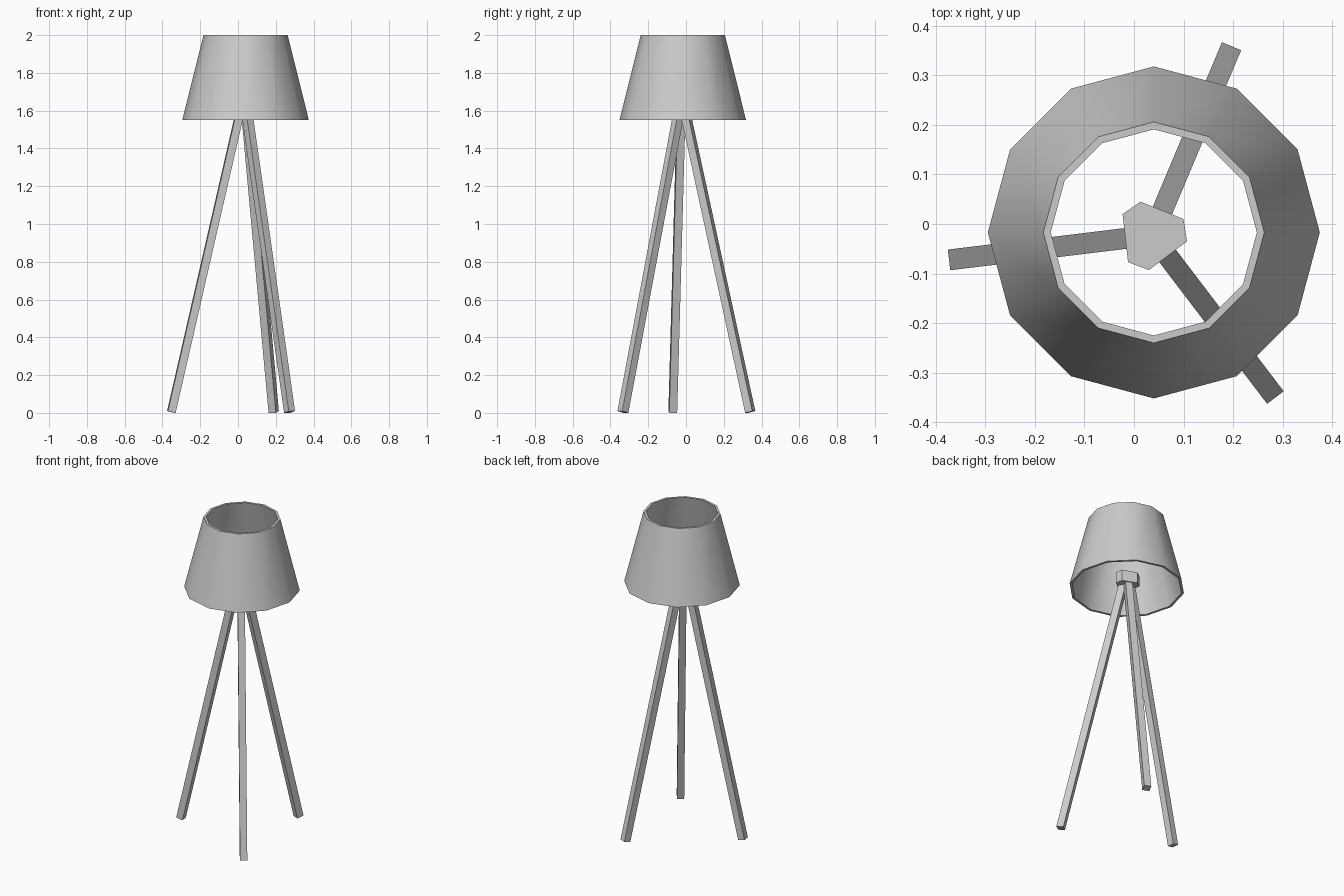
import bpy, bmesh, math
from mathutils import Vector

if "Cube" in bpy.data.objects:
    bpy.data.objects.remove(bpy.data.objects["Cube"])

CX, CY = 0.04, -0.017


def make_object(name, bm):
    bmesh.ops.recalc_face_normals(bm, faces=bm.faces)
    mesh = bpy.data.meshes.new(name)
    bm.to_mesh(mesh)
    bm.free()
    obj = bpy.data.objects.new(name, mesh)
    bpy.context.collection.objects.link(obj)
    return obj


def ring_stack(name, rings, capped=True):
    """Join successive point rings; cap the ends or close back to the first."""
    bm = bmesh.new()
    loops = [[bm.verts.new(p) for p in ring] for ring in rings]
    n = len(loops[0])
    pairs = list(zip(loops, loops[1:]))
    if capped:
        bm.faces.new(loops[0])
        bm.faces.new(loops[-1])
    else:
        pairs.append((loops[-1], loops[0]))
    for a, b in pairs:
        for i in range(n):
            j = (i + 1) % n
            bm.faces.new((a[i], a[j], b[j], b[i]))
    return make_object(name, bm)


def circle(radius, z, sides=12):
    return [(CX + radius * math.cos(math.tau * i / sides),
             CY + radius * math.sin(math.tau * i / sides), z) for i in range(sides)]


# Open twelve-sided conical shade with wall thickness
shade = ring_stack("lamp_shade", [circle(r, z) for r, z in
                   ((0.335, 1.55), (0.223, 2.0), (0.208, 2.0), (0.320, 1.55))],
                   capped=False)
bpy.context.view_layer.objects.active = shade
shade.select_set(True)
bpy.ops.object.shade_smooth_by_angle(angle=math.radians(40))
shade.select_set(False)

# Six-sided hub joining the legs
outline = [(0.013, 0.045), (0.1, 0.01), (0.107, -0.035),
           (0.03, -0.093), (-0.012, -0.077), (-0.023, 0.02)]
ring_stack("leg_hub", [[(x, y, z) for x, y in outline] for z in (1.57, 1.64)])


# Square-section splayed legs, cut square to their own axis
def leg(name, foot, top, half=0.021):
    foot, top = Vector(foot), Vector(top)
    axis = (top - foot).normalized()
    side = axis.cross(Vector((0, 0, 1))).normalized()
    out = axis.cross(side)
    end = top + axis * 0.04
    ring_stack(name, [[c + side * half * a + out * half * b
                       for a, b in ((-1, -1), (1, -1), (1, 1), (-1, 1))]
                      for c in (foot, end)])


leg("left_leg", (-0.353, -0.070, 0.005), (0.001, -0.027, 1.55))
leg("back_leg", (0.189, 0.340, 0.005), (0.048, 0.005, 1.55))
leg("front_leg", (0.273, -0.334, 0.005), (0.053, -0.045, 1.55))
